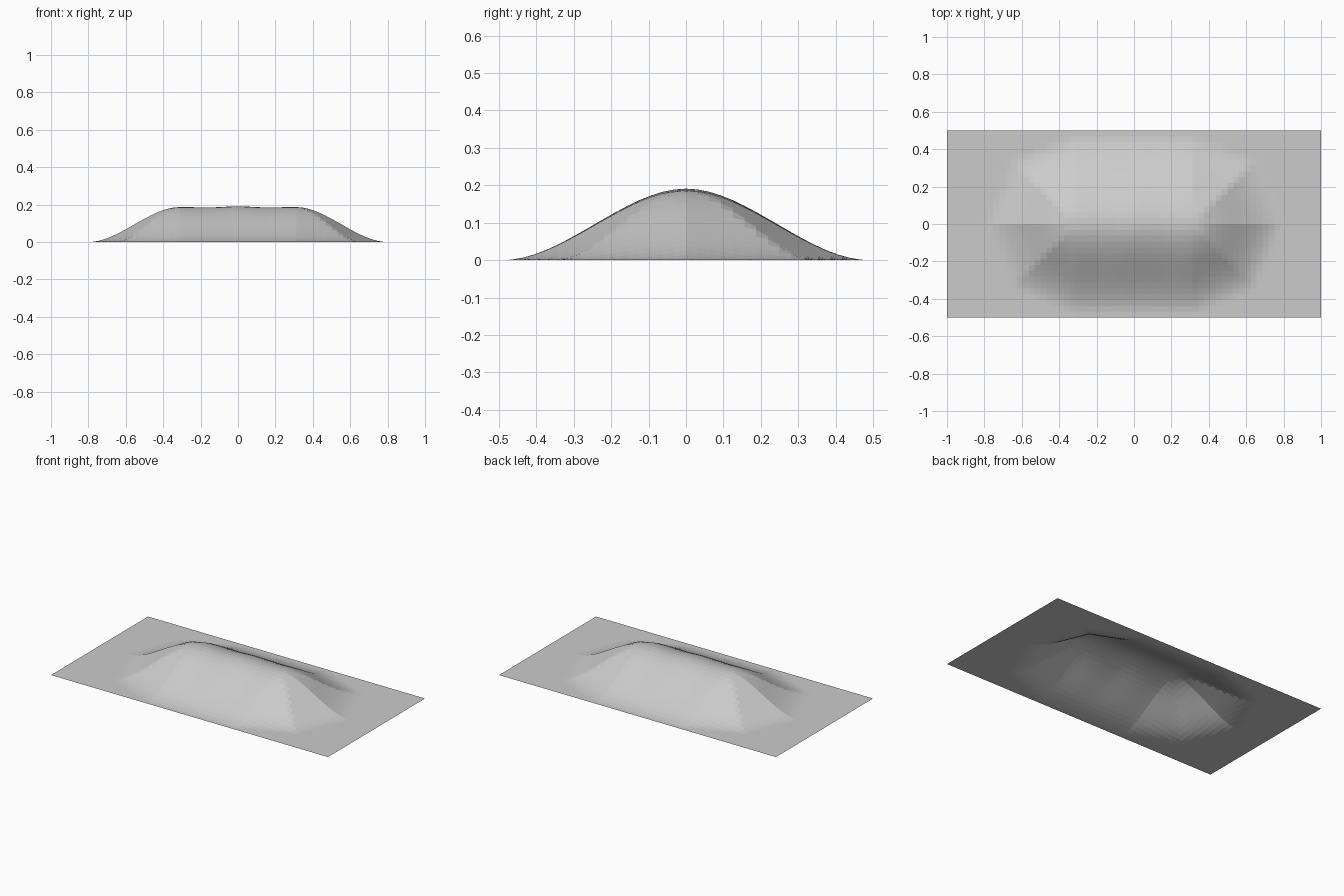
import bpy, bmesh, math

if "Cube" in bpy.data.objects:
    bpy.data.objects.remove(bpy.data.objects["Cube"])

NX, NY = 64, 32          # grid cells along and across the sheet
RIDGE, REACH = 0.31, 0.49  # half length of the ridge, falloff distance


def height(x, y):
    # eight-sided distance to the ridge, eased to the flat sheet
    dx, dy = max(abs(x) - RIDGE, 0), abs(y)
    d = max(dx, dy) + (math.sqrt(2) - 1) * min(dx, dy)
    t = max(0.0, 1 - d / REACH)
    # shallow sag between the middle and the ends of the ridge
    u = min(abs(x) / RIDGE, 1)
    peak = 0.191 - 0.004 * u - 0.004 * math.sin(math.pi * u) ** 2
    return peak * t * t * (3 - 2 * t)


# Sheet with a raised ridge
bm = bmesh.new()
bmesh.ops.create_grid(bm, x_segments=NX, y_segments=NY, size=1)
for v in bm.verts:
    v.co.y *= 0.5
    v.co.z = height(v.co.x, v.co.y)
mesh = bpy.data.meshes.new("hill_terrain")
bm.to_mesh(mesh)
bm.free()
hill = bpy.data.objects.new("hill_terrain", mesh)
bpy.context.collection.objects.link(hill)

# Plain grey
grey = bpy.data.materials.new("light grey")
grey.diffuse_color = (0.6, 0.6, 0.6, 1)
grey.use_nodes = True
grey.node_tree.nodes["Principled BSDF"].inputs["Base Color"].default_value = grey.diffuse_color
mesh.materials.append(grey)
